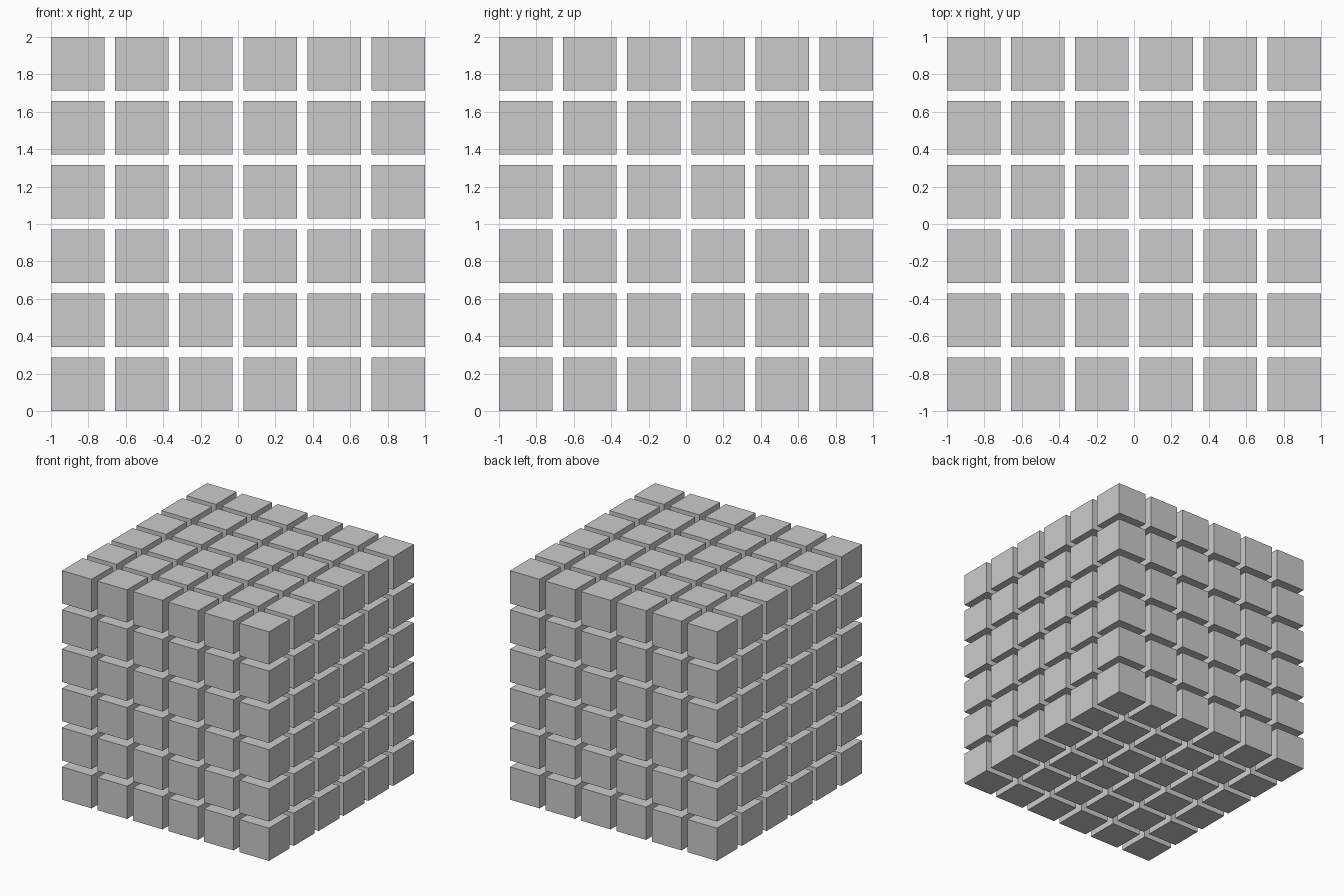
import bpy

if "Cube" in bpy.data.objects:
    bpy.data.objects.remove(bpy.data.objects["Cube"])

COUNT = 6
SIZE = 2 / 7            # edge of one small cube
PITCH = SIZE * 1.2      # spacing, leaving a narrow gap

# First small cube, in the lower front left corner
start = -1 + SIZE / 2
bpy.ops.mesh.primitive_cube_add(size=SIZE, location=(start, start, SIZE / 2))
block = bpy.context.object
block.name = "cube_lattice"

# Repeat it along x, y and z
for axis in range(3):
    array = block.modifiers.new("repeat_" + "xyz"[axis], 'ARRAY')
    array.count = COUNT
    array.use_relative_offset = False
    array.use_constant_offset = True
    offset = [0.0, 0.0, 0.0]
    offset[axis] = PITCH
    array.constant_offset_displace = offset
